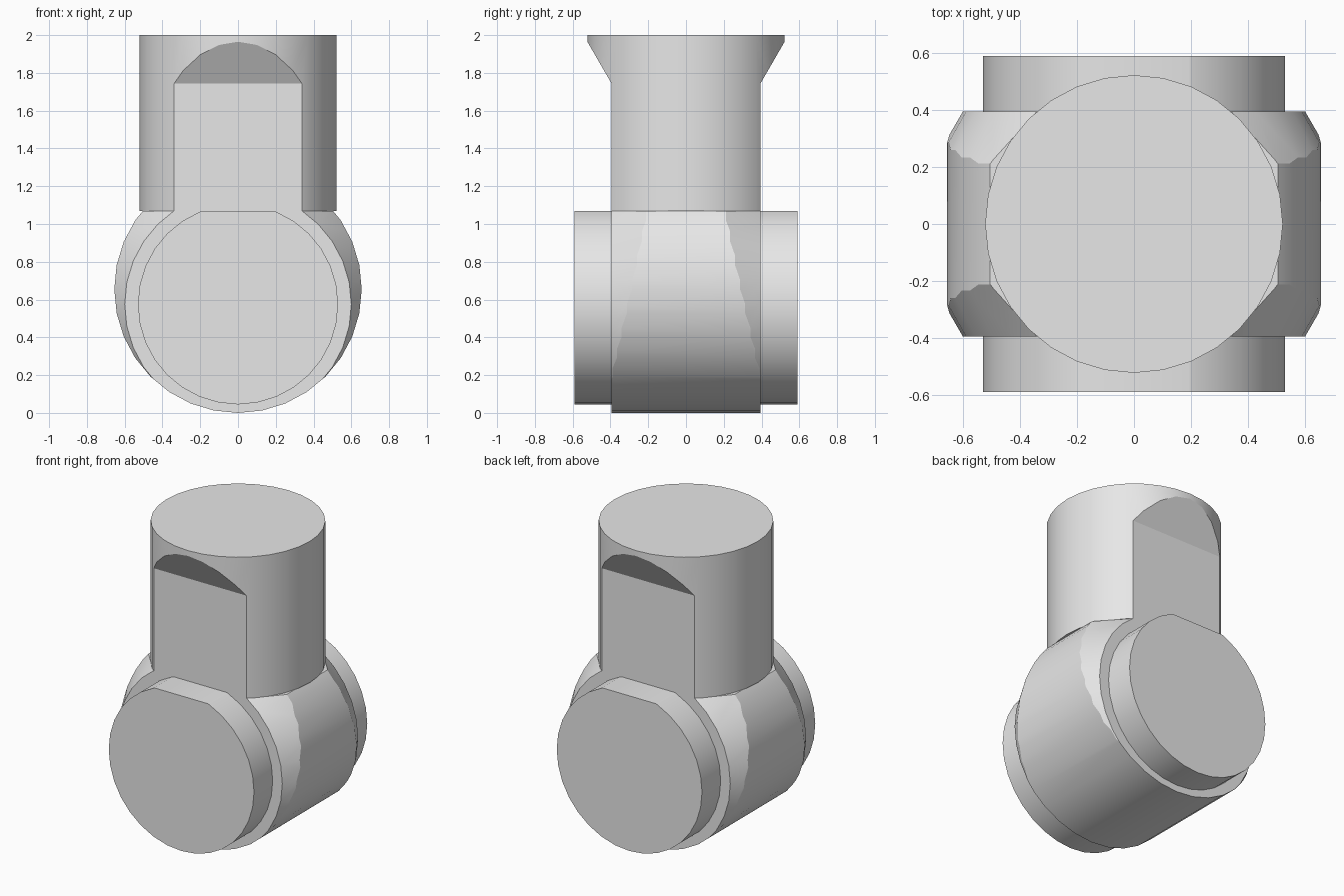
import bpy
import bmesh
from math import sin, cos, tan, pi, radians

SIDES = 32
TOP = 1.068        # height of the flat on top of the joint
HALF = 0.395       # half depth of the hub and of the neck flats
SLOPE = tan(radians(30))

cube = bpy.data.objects.get("Cube")
if cube:
    bpy.data.objects.remove(cube, do_unlink=True)

grey = bpy.data.materials.new("light_grey")
grey.use_nodes = True
colour = (0.8, 0.8, 0.8, 1)
grey.diffuse_color = colour
grey.node_tree.nodes["Principled BSDF"].inputs["Base Color"].default_value = colour


def loft(name, rings):
    """Skin a list of equal rings of points and cap both ends."""
    bm = bmesh.new()
    loops = [[bm.verts.new(p) for p in ring] for ring in rings]
    for a, b in zip(loops, loops[1:]):
        for i in range(len(a)):
            j = (i + 1) % len(a)
            bm.faces.new((a[i], a[j], b[j], b[i]))
    bm.faces.new(loops[0])
    bm.faces.new(loops[-1])
    bmesh.ops.recalc_face_normals(bm, faces=bm.faces)
    mesh = bpy.data.meshes.new(name)
    bm.to_mesh(mesh)
    bm.free()
    mesh.materials.append(grey)
    obj = bpy.data.objects.new(name, mesh)
    bpy.context.collection.objects.link(obj)
    return obj


def round_y(name, z, stations):
    """Round body along y, from (y, radius) stations."""
    angles = [2 * pi * i / SIDES for i in range(SIDES)]
    return loft(name, [[(r * cos(a), y, z + r * sin(a)) for a in angles]
                       for y, r in stations])


def round_z(name, radius, low, high):
    angles = [2 * pi * i / SIDES for i in range(SIDES)]
    return loft(name, [[(radius * cos(a), radius * sin(a), z) for a in angles]
                       for z in (low, high)])


def prism_x(name, profile, half):
    """Extrude a (y, z) profile across x."""
    return loft(name, [[(x, y, z) for y, z in profile] for x in (-half, half)])


def keep_inside(obj, *cutters):
    """Intersect the part with each cutter, then remove the cutters."""
    bpy.context.view_layer.objects.active = obj
    for cutter in cutters:
        cutter.hide_render = True
        mod = obj.modifiers.new("trim", 'BOOLEAN')
        mod.operation = 'INTERSECT'
        mod.solver = 'EXACT'
        mod.object = cutter
        bpy.ops.object.modifier_apply(modifier=mod.name)
        bpy.data.objects.remove(cutter, do_unlink=True)


def below_top():
    return prism_x("top_trim", [(-1, -1), (1, -1), (1, TOP), (-1, TOP)], 1)


# Hub: wide drum with ends chamfered by an offset double cone
hub = round_y("hub", 0.655, [(-HALF, 0.655), (HALF, 0.655)])
# the cutter runs past the drum ends so that no faces coincide
over = 0.05
tip = 0.6 - over * SLOPE
cone = round_y("chamfer_trim", 0.575,
               [(-HALF - over, tip), (0, 0.6 + HALF * SLOPE), (HALF + over, tip)])
keep_inside(hub, cone, below_top())

# Pin through the hub, flattened on top
pin = round_y("pin", 0.575, [(-0.59, 0.53), (0.59, 0.53)])
keep_inside(pin, below_top())

# Neck: round post with two flats that ramp back out below its top
neck = round_z("neck", 0.522, TOP, 2)
ramp = 1.745
wide = 0.7
rise = ramp + (wide - HALF) / SLOPE
side = [(HALF, 0.9), (HALF, ramp), (wide, rise)]
mirrored = [(-y, z) for y, z in reversed(side)]
keep_inside(neck, prism_x("flat_trim", side + mirrored, 1))

# Smooth the round sides, keep the cut edges sharp
bpy.ops.object.select_all(action='DESELECT')
for part in (hub, pin, neck):
    part.select_set(True)
bpy.context.view_layer.objects.active = neck
bpy.ops.object.shade_smooth_by_angle(angle=radians(20))
